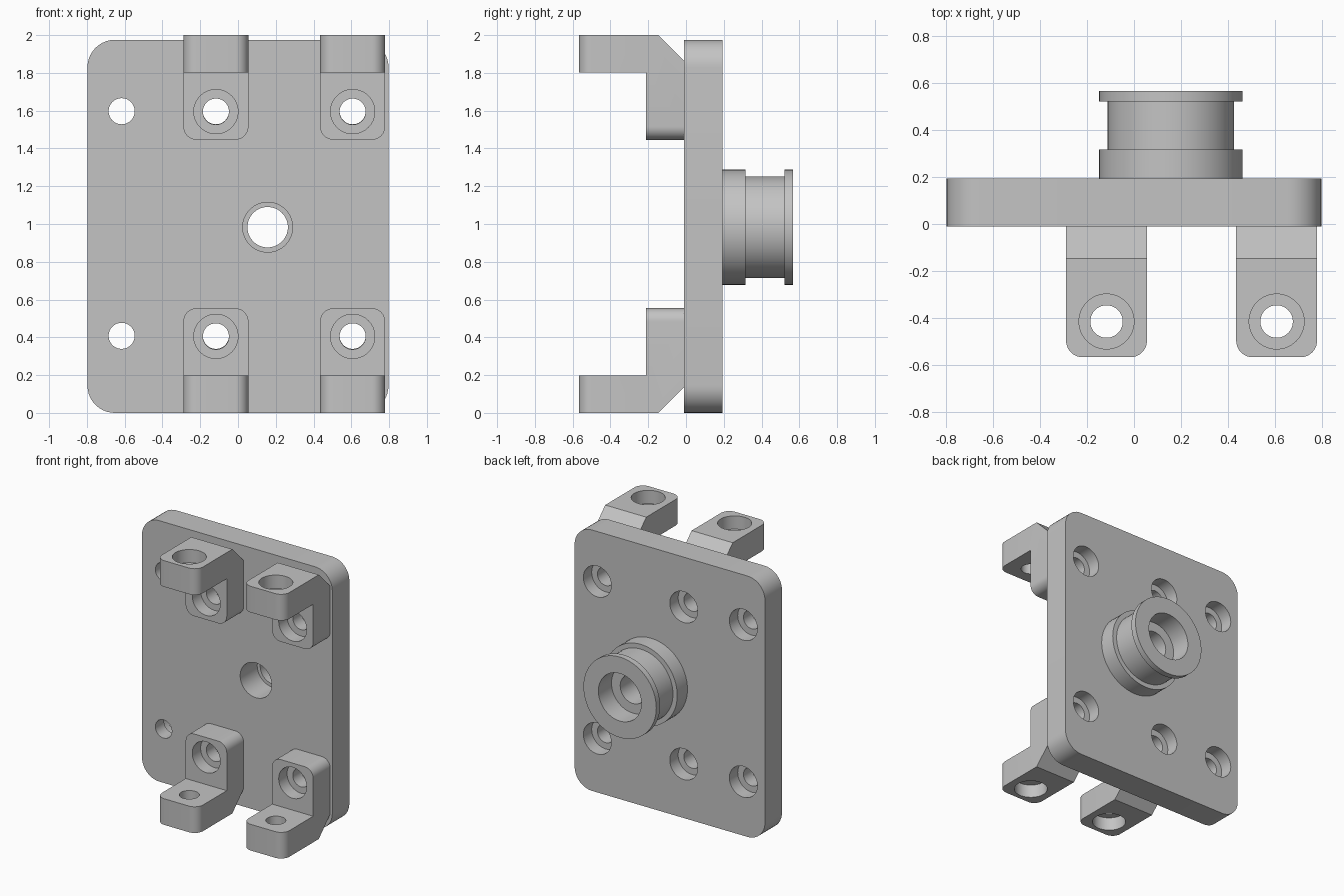
import bpy
import bmesh
from math import tau
from mathutils import Vector

if "Cube" in bpy.data.objects:
    bpy.data.objects.remove(bpy.data.objects["Cube"])

metal = bpy.data.materials.new("plain grey metal")
metal.use_nodes = True
GREY = (0.55, 0.55, 0.55, 1)
metal.diffuse_color = GREY
metal.node_tree.nodes["Principled BSDF"].inputs["Base Color"].default_value = GREY

FRONT, BACK = -0.01, 0.194          # plate faces along y
BOLT, HEAD = 0.069, 0.117           # bolt hole and counterbore radii
COLUMNS = (-0.117, 0.607)           # bracket centres along x
parts = []


def finish(name, bm):
    bmesh.ops.recalc_face_normals(bm, faces=bm.faces[:])
    mesh = bpy.data.meshes.new(name)
    bm.to_mesh(mesh)
    bm.free()
    mesh.materials.append(metal)
    obj = bpy.data.objects.new(name, mesh)
    bpy.context.collection.objects.link(obj)
    return obj


def lathe(name, origin, axis, profile, closed=False):
    """Turn (radius, distance along axis) points about the axis."""
    bm = bmesh.new()
    origin, axis = Vector(origin), Vector(axis)
    side = axis.orthogonal().normalized()
    verts = [bm.verts.new(origin + side * r + axis * t) for r, t in profile]
    edges = [bm.edges.new(pair) for pair in zip(verts, verts[1:])]
    if closed:
        edges.append(bm.edges.new((verts[-1], verts[0])))
    bmesh.ops.spin(bm, geom=verts + edges, cent=origin, axis=axis,
                   angle=tau, steps=64, use_duplicate=False)
    bmesh.ops.remove_doubles(bm, verts=bm.verts[:], dist=0.0001)
    return finish(name, bm)


def extrude(name, points, offset, radius, rounded):
    """Extrude an outline and round the edges picked by a rule."""
    bm = bmesh.new()
    face = bm.faces.new([bm.verts.new(p) for p in points])
    new = bmesh.ops.extrude_face_region(bm, geom=[face])["geom"]
    bmesh.ops.translate(bm, vec=offset,
                        verts=[v for v in new if isinstance(v, bmesh.types.BMVert)])
    bmesh.ops.recalc_face_normals(bm, faces=bm.faces[:])
    bmesh.ops.bevel(bm, geom=[e for e in bm.edges if rounded(e)], offset=radius,
                    segments=10, profile=0.5, affect='EDGES')
    return finish(name, bm)


def bolt_cutter(face_point, inward):
    """Stepped cutter: wide head recess, then a through hole."""
    return lathe("hole_cutter", face_point, inward,
                 [(0, -0.05), (HEAD, -0.05), (HEAD, 0.1), (BOLT, 0.1),
                  (BOLT, 0.25), (0, 0.25)])


def drill(obj, cutters):
    for cutter in cutters:
        cutter.hide_render = True
        mod = obj.modifiers.new("hole", 'BOOLEAN')
        mod.operation, mod.solver, mod.object = 'DIFFERENCE', 'EXACT', cutter
    bpy.context.view_layer.update()
    graph = bpy.context.evaluated_depsgraph_get()
    mesh = bpy.data.meshes.new_from_object(obj.evaluated_get(graph))
    obj.modifiers.clear()
    obj.data = mesh
    for cutter in cutters:
        bpy.data.objects.remove(cutter)
    parts.append(obj)


def along(edge, axis):
    d = edge.verts[1].co - edge.verts[0].co
    return abs(d[axis]) > 0.99 * d.length


# Mounting plate with rounded corners, six recessed bolt holes, one bore
HALF, TOP = 0.797, 1.975
HUB_X, HUB_Z = 0.157, 0.983
plate = extrude("mounting_plate",
                [(-HALF, FRONT, 0), (HALF, FRONT, 0), (HALF, FRONT, TOP), (-HALF, FRONT, TOP)],
                (0, BACK - FRONT, 0), 0.145, lambda e: along(e, 1))
cutters = [bolt_cutter((x, BACK, z), (0, -1, 0))
           for x in (-0.616, *COLUMNS) for z in (0.408, 1.597)]
cutters.append(lathe("bore_cutter", (HUB_X, 0, HUB_Z), (0, 1, 0),
                     [(0, -0.1), (0.132, -0.1), (0.132, 0.3), (0, 0.3)]))
drill(plate, cutters)

# Grooved hub with a stepped bore
hub = lathe("grooved_hub", (HUB_X, 0, HUB_Z), (0, 1, 0),
            [(0.132, BACK), (0.305, BACK), (0.305, 0.316), (0.269, 0.316),
             (0.269, 0.522), (0.305, 0.522), (0.305, 0.567), (0.18, 0.567),
             (0.18, 0.41), (0.107, 0.41), (0.107, BACK)], closed=True)
parts.append(hub)

# Four angle brackets, the lower pair mirrored from the upper pair
WIDTH, TIP, INNER = 0.344, -0.567, -0.213
SIDE_VIEW = [(TIP, 1), (-0.146, 1), (FRONT, 0.864), (FRONT, 0.446),
             (INNER, 0.446), (INNER, 0.802), (TIP, 0.802)]


def free_corner(e):
    """Outer corners of both legs."""
    mid = (e.verts[0].co + e.verts[1].co) / 2
    tip = along(e, 2) and mid.y < TIP + 0.01
    end = along(e, 1) and abs(mid.z - 1) < 0.45
    return tip or end


for level, sign in (("lower", -1), ("upper", 1)):
    for side, x in zip(("right", "left"), COLUMNS):
        bracket = extrude(f"{level}_{side}_bracket",
                          [(x - WIDTH / 2, y, 1 + sign * h) for y, h in SIDE_VIEW],
                          (WIDTH, 0, 0), 0.07, free_corner)
        drill(bracket, [
            bolt_cutter((x, INNER, 1 + sign * 0.595), (0, 1, 0)),
            bolt_cutter((x, -0.415, 1 + sign), (0, 0, -sign))])

# Smooth the round walls, keep the edges sharp
bpy.ops.object.select_all(action='DESELECT')
for obj in parts:
    obj.select_set(True)
bpy.context.view_layer.objects.active = plate
bpy.ops.object.shade_smooth_by_angle(angle=0.5)
